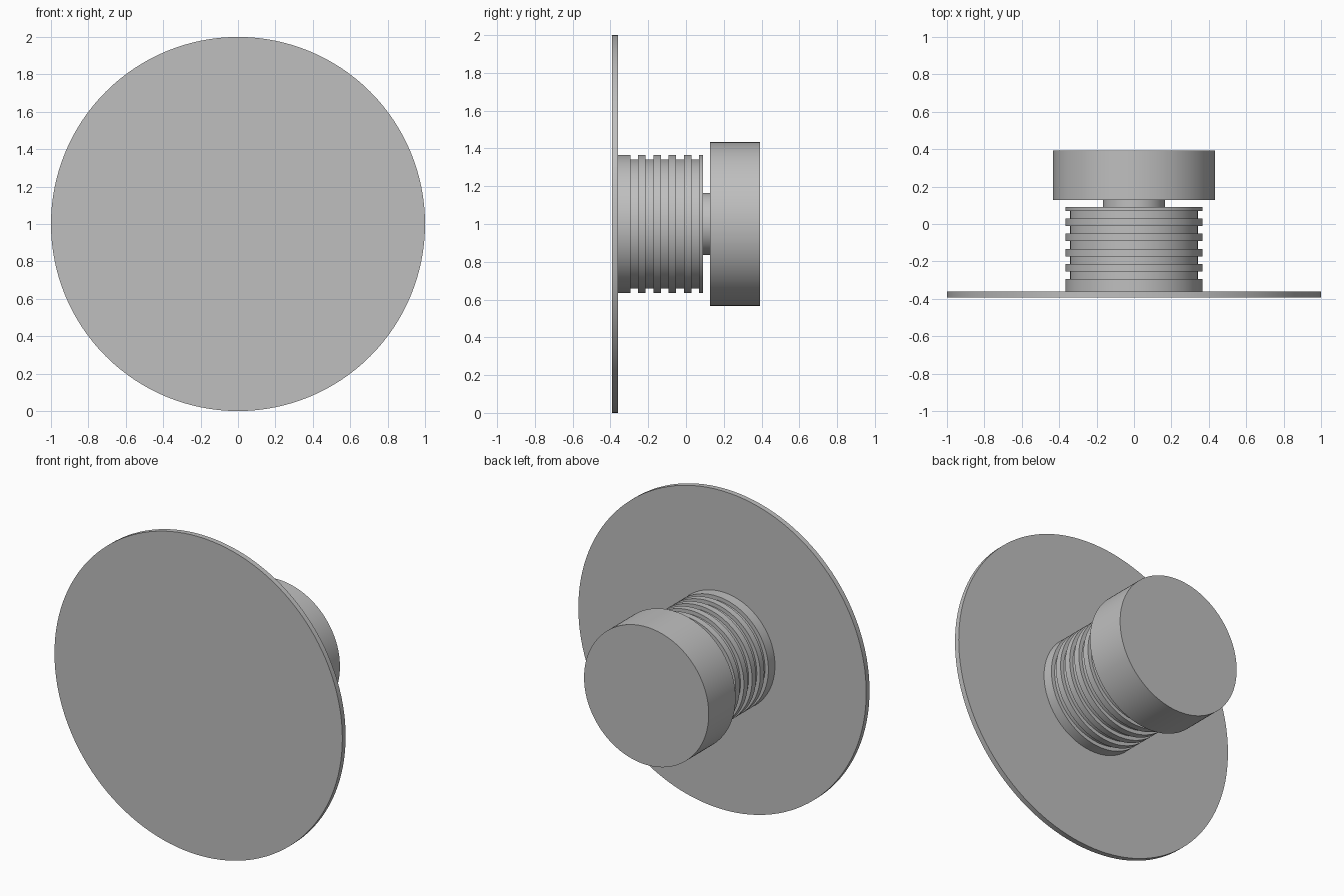
import bpy
import bmesh
from math import radians, tau
from mathutils import Matrix, Vector

cube = bpy.data.objects.get("Cube")
if cube:
    bpy.data.objects.remove(cube, do_unlink=True)

grey = bpy.data.materials.new("plain_grey")
grey.use_nodes = True
COLOUR = (0.52, 0.52, 0.52, 1)
grey.diffuse_color = COLOUR
grey.node_tree.nodes["Principled BSDF"].inputs["Base Color"].default_value = COLOUR

CENTRE_Z = 1.0


def lathe(name, profile, steps=128):
    """Turn a (y, radius) profile around the horizontal y axis."""
    bm = bmesh.new()
    points = [(profile[0][0], 0), *profile, (profile[-1][0], 0)]
    verts = [bm.verts.new((0, y, r)) for y, r in points]
    edges = [bm.edges.new(pair) for pair in zip(verts, verts[1:])]
    bmesh.ops.spin(bm, geom=verts + edges, cent=(0, 0, 0), axis=(0, 1, 0),
                   angle=tau, steps=steps)
    bmesh.ops.remove_doubles(bm, verts=bm.verts, dist=0.0001)
    bmesh.ops.recalc_face_normals(bm, faces=bm.faces)
    mesh = bpy.data.meshes.new(name)
    bm.to_mesh(mesh)
    bm.free()
    mesh.materials.append(grey)
    obj = bpy.data.objects.new(name, mesh)
    obj.location.z = CENTRE_Z
    bpy.context.collection.objects.link(obj)
    bpy.ops.object.select_all(action="DESELECT")
    obj.select_set(True)
    bpy.context.view_layer.objects.active = obj
    bpy.ops.object.shade_smooth_by_angle(angle=radians(30))
    return obj


# Thin round front plate
lathe("front_plate", [(-0.393, 1.0), (-0.36, 1.0)])

# Sleeve with five evenly spaced ring grooves
RIDGE, GROOVE = 0.366, 0.342
sleeve = [(-0.36, RIDGE)]
for i in range(5):
    start = -0.295 + i * 0.081
    end = start + 0.041
    sleeve += [(start, RIDGE), (start, GROOVE), (end, GROOVE), (end, RIDGE)]
sleeve.append((0.09, RIDGE))
lathe("ribbed_sleeve", sleeve)

# Narrow neck and wide rear knob
lathe("neck", [(0.09, 0.165), (0.127, 0.165)])
lathe("rear_knob", [(0.127, 0.433), (0.393, 0.433)])
